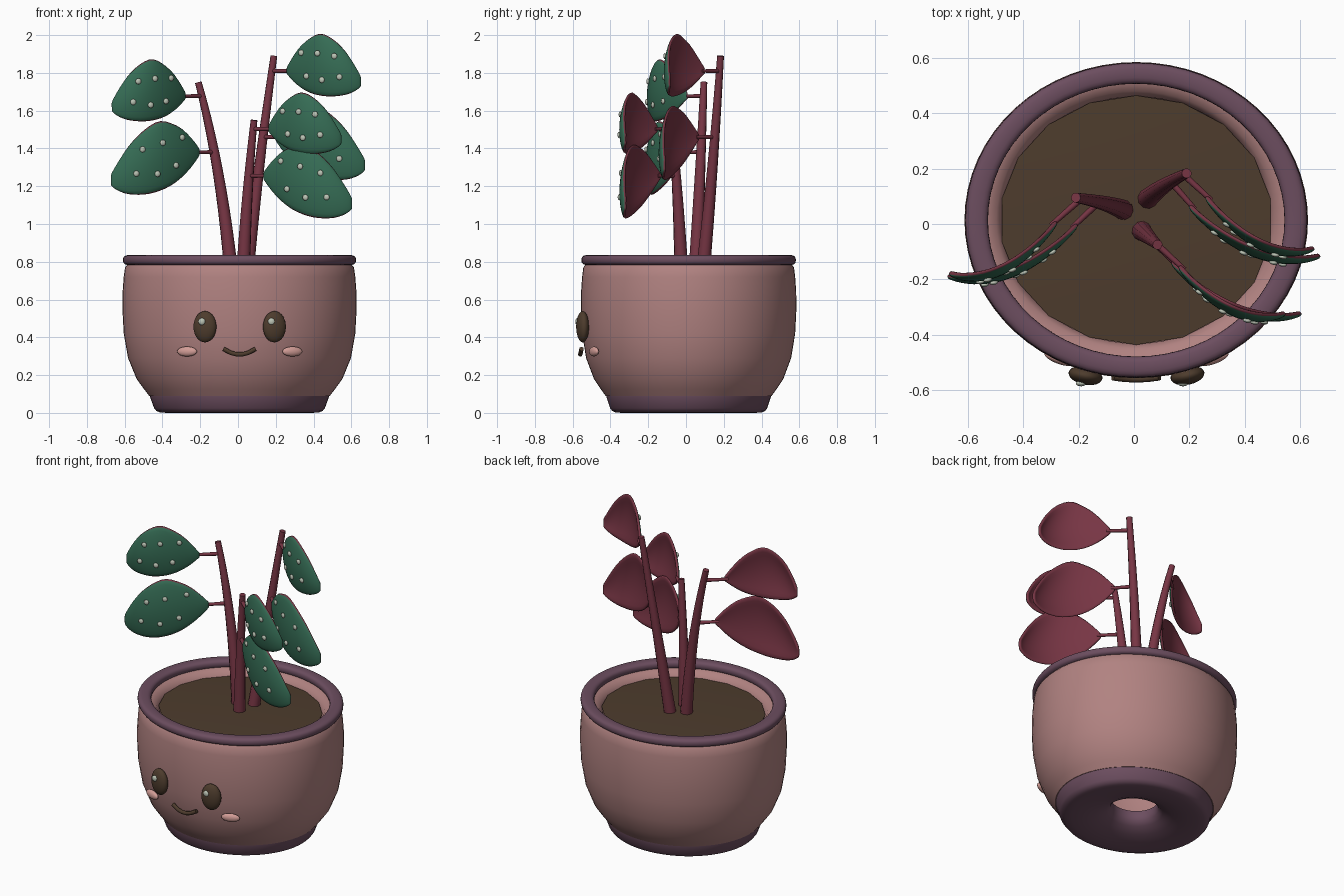
import bpy, bmesh, math
from mathutils import Vector

cube = bpy.data.objects.get("Cube")
if cube:
    bpy.data.objects.remove(cube, do_unlink=True)


def material(name, r, g, b):
    m = bpy.data.materials.new(name)
    m.use_nodes = True
    m.diffuse_color = (r, g, b, 1)
    bsdf = next(n for n in m.node_tree.nodes if n.type == 'BSDF_PRINCIPLED')
    bsdf.inputs["Base Color"].default_value = (r, g, b, 1)
    return m


PINK = material("dusty_pink", 0.44, 0.225, 0.22)
PURPLE = material("dull_purple", 0.15, 0.075, 0.115)
BROWN = material("dark_brown", 0.075, 0.045, 0.026)
RED = material("wine_red", 0.185, 0.036, 0.058)
GREEN = material("leaf_green", 0.036, 0.15, 0.09)
PALE = material("pale_grey", 0.50, 0.55, 0.46)
BLUSH = material("blush_pink", 0.65, 0.34, 0.31)

CX, CY, SQUASH = 0.008, 0.014, 0.92   # pot centre and depth ratio


def add_mesh(name, bm, *mats, angle=40):
    me = bpy.data.meshes.new(name)
    bm.to_mesh(me)
    bm.free()
    for m in mats:
        me.materials.append(m)
    me.shade_smooth()
    me.set_sharp_from_angle(angle=math.radians(angle))
    ob = bpy.data.objects.new(name, me)
    bpy.context.collection.objects.link(ob)
    return ob


def lathe(name, profile, mat, segs=64):
    """Spin a closed profile of (radius, height) into an oval ring."""
    bm = bmesh.new()
    rings = []
    for i in range(segs):
        a = math.tau * i / segs
        rings.append([bm.verts.new((CX + r * math.cos(a),
                                    CY + SQUASH * r * math.sin(a), z))
                      for r, z in profile])
    n = len(profile)
    for i in range(segs):
        p, q = rings[i], rings[(i + 1) % segs]
        for j in range(n):
            k = (j + 1) % n
            bm.faces.new((p[j], q[j], q[k], p[k]))
    bmesh.ops.recalc_face_normals(bm, faces=bm.faces)
    return add_mesh(name, bm, mat)


def ellipsoid(name, centre, radii, mat, turn=0.0, u=24, v=14):
    bm = bmesh.new()
    bmesh.ops.create_uvsphere(bm, u_segments=u, v_segments=v, radius=1)
    bmesh.ops.scale(bm, vec=radii, verts=bm.verts)
    ob = add_mesh(name, bm, mat, angle=180)
    ob.location = centre
    ob.rotation_euler.z = turn
    return ob


def tube(name, points, r0, r1, mat):
    """Tapered round tube along the points."""
    cu = bpy.data.curves.new(name, 'CURVE')
    cu.dimensions = '3D'
    cu.bevel_depth = 1
    cu.bevel_resolution = 3
    cu.use_fill_caps = True
    sp = cu.splines.new('POLY')
    sp.points.add(len(points) - 1)
    for i, p in enumerate(points):
        sp.points[i].co = (*p, 1)
        sp.points[i].radius = r0 + (r1 - r0) * i / (len(points) - 1)
    sp.use_smooth = True
    cu.materials.append(mat)
    ob = bpy.data.objects.new(name, cu)
    bpy.context.collection.objects.link(ob)


# Pot: hollow body, rim roll, and foot with a drain hole
lathe("pot_body", [(0.14, 0.13), (0.38, 0.14), (0.46, 0.25), (0.478, 0.5),
                   (0.484, 0.74), (0.505, 0.775), (0.55, 0.795), (0.59, 0.79),
                   (0.606, 0.77), (0.613, 0.72), (0.619, 0.64), (0.62, 0.55),
                   (0.613, 0.42), (0.59, 0.29), (0.545, 0.18), (0.505, 0.125),
                   (0.478, 0.09)], PINK)
rim = []
for i in range(20):
    c, s = math.cos(math.tau * i / 20), math.sin(math.tau * i / 20)
    rim.append((0.576 + 0.041 * math.copysign(abs(c) ** 0.75, c),
                0.809 + 0.027 * math.copysign(abs(s) ** 0.75, s)))
lathe("pot_rim", rim, PURPLE)
lathe("pot_foot", [(0.474, 0.097), (0.474, 0.085), (0.452, 0.025), (0.44, 0.01),
                   (0.42, 0.002), (0.38, 0), (0.31, 0.002), (0.23, 0.02),
                   (0.17, 0.045), (0.145, 0.07), (0.138, 0.095), (0.14, 0.13)], PURPLE)

# Soil: low-sided oval disc with a slight mound
bm = bmesh.new()
bmesh.ops.create_cone(bm, cap_ends=True, segments=18, radius1=0.47, radius2=0.492, depth=0.06)
top_face = max(bm.faces, key=lambda f: f.calc_center_median().z)
mound = bmesh.ops.poke(bm, faces=[top_face])["verts"]
bmesh.ops.translate(bm, vec=(0, 0, 0.02), verts=mound)
bmesh.ops.scale(bm, vec=(1, 0.915, 1), verts=bm.verts)
add_mesh("soil", bm, BROWN, angle=15).location = (CX, CY, 0.725)

# Face
for side, word in ((-1, "right"), (1, "left")):
    x = 0.009 + side * 0.184
    ellipsoid(word + "_eye", (x, -0.547, 0.456), (0.062, 0.033, 0.083), BROWN, side * 0.2)
    ellipsoid(word + "_eye_glint", (x - 0.016, -0.575, 0.483), (0.019, 0.011, 0.019), PALE, u=12, v=8)
    ellipsoid(word + "_cheek", (0.009 + side * 0.279, -0.487, 0.325),
              (0.056, 0.018, 0.026), BLUSH, side * 0.35)
tube("mouth", [(0.008 + x, -0.56 + x * x, 0.309 + 4.2 * x * x)
               for x in (-0.084, -0.045, -0.015, 0.015, 0.045, 0.084)], 0.012, 0.012, BROWN)

# Leaf outline: upper and lower edge along the blade, in units of its length
UPPER = [(0, 0.03), (0.08, 0.19), (0.22, 0.40), (0.44, 0.53), (0.62, 0.46), (0.8, 0.27), (0.94, 0.04), (1, -0.09)]
LOWER = [(0, -0.03), (0.15, -0.22), (0.36, -0.33), (0.6, -0.36), (0.8, -0.33), (0.95, -0.27), (1, -0.20)]
DOTS = [(0.2, 0.6), (0.42, 0.35), (0.65, 0.42), (0.27, -0.4), (0.48, -0.48), (0.72, -0.25)]


def edge(line, t):
    for (a, p), (b, q) in zip(line, line[1:]):
        if t <= b:
            return p + (q - p) * (t - a) / (b - a)
    return line[-1][1]


def leaf(name, base, length, side, drop, droop):
    """Domed blade that swings forward from its base; green front, red back."""
    def point(t, v):
        up, low = edge(UPPER, t), edge(LOWER, t)
        swing = 1 - (1 - t) ** 2
        z = ((up + low) / 2 + v * (up - low) / 2) * (1 - droop / 3) - droop * swing
        dome = 0.018 + 0.03 * (1 - v * v)
        y = -drop * swing - dome * math.sin(math.pi * t) ** 0.7
        return Vector(base) + Vector((side * length * t, y, length * z))

    bm = bmesh.new()
    ts = (0, 0.04, 0.1, 0.2, 0.32, 0.44, 0.56, 0.68, 0.8, 0.9, 0.97, 1)
    vs = [-1 + i / 3 for i in range(7)]
    grid = [[bm.verts.new(point(min(t, 0.9999), v)) for v in vs] for t in ts]
    for p, q in zip(grid, grid[1:]):
        for j in range(len(vs) - 1):
            f = [p[j], q[j], q[j + 1], p[j + 1]]
            bm.faces.new(f if side > 0 else f[::-1])
    ob = add_mesh(name, bm, GREEN, RED, angle=180)
    solid = ob.modifiers.new("thickness", 'SOLIDIFY')
    solid.thickness = 0.018
    solid.offset = 0
    solid.material_offset = 1
    solid.material_offset_rim = 1
    soften = ob.modifiers.new("soften", 'SUBSURF')
    soften.levels = soften.render_levels = 1
    for i, (t, v) in enumerate(DOTS):
        ellipsoid(f"{name}_spot_{i + 1}", point(t, v) + Vector((-side * 0.004, -0.010, 0)),
                  (0.016, 0.008, 0.016), PALE, -side * 0.6 * (1 - t), 10, 6)


# Stems: name, foot, bend, top, side, then leaves as (base, length, drop, droop)
PLANTS = [
    ("right", (-0.037, 0.05, 0.75), (-0.107, 0.075, 1.28), (-0.21, 0.095, 1.75), -1,
     [((-0.28, 0.01, 1.677), 0.387, 0.185, 0), ((-0.205, 0.0, 1.38), 0.468, 0.185, 0.18)]),
    ("left", (0.048, 0.09, 0.75), (0.112, 0.14, 1.3), (0.19, 0.183, 1.89), 1,
     [((0.26, 0.10, 1.81), 0.39, 0.185, 0), ((0.2, 0.068, 1.46), 0.472, 0.18, 0.18)]),
    ("front", (0.028, -0.025, 0.75), (0.05, -0.045, 1.15), (0.085, -0.075, 1.55), 1,
     [((0.163, -0.15, 1.503), 0.383, 0.17, 0), ((0.136, -0.135, 1.255), 0.468, 0.185, 0.18)]),
]
for name, foot, bend, top, side, leaves in PLANTS:
    a, b, c = Vector(foot), Vector(bend), Vector(top)
    mid = b * 2 - (a + c) / 2
    path = [a * (1 - s) ** 2 + mid * 2 * s * (1 - s) + c * s * s for s in [i / 10 for i in range(11)]]
    tube(name + "_stem", path, 0.037, 0.018, RED)
    for (base, length, drop, droop), level in zip(leaves, ("upper", "lower")):
        near = min(path, key=lambda p: abs(p.z - base[2]))
        start = near + (c - a) * ((base[2] - near.z) / (c.z - a.z))
        end = Vector(base) + Vector((side * 0.02, -0.015, 0))
        tube(f"{name}_{level}_leaf_stalk", [start, end], 0.012, 0.009, RED)
        leaf(f"{name}_{level}_leaf", base, length, side, drop, droop)
